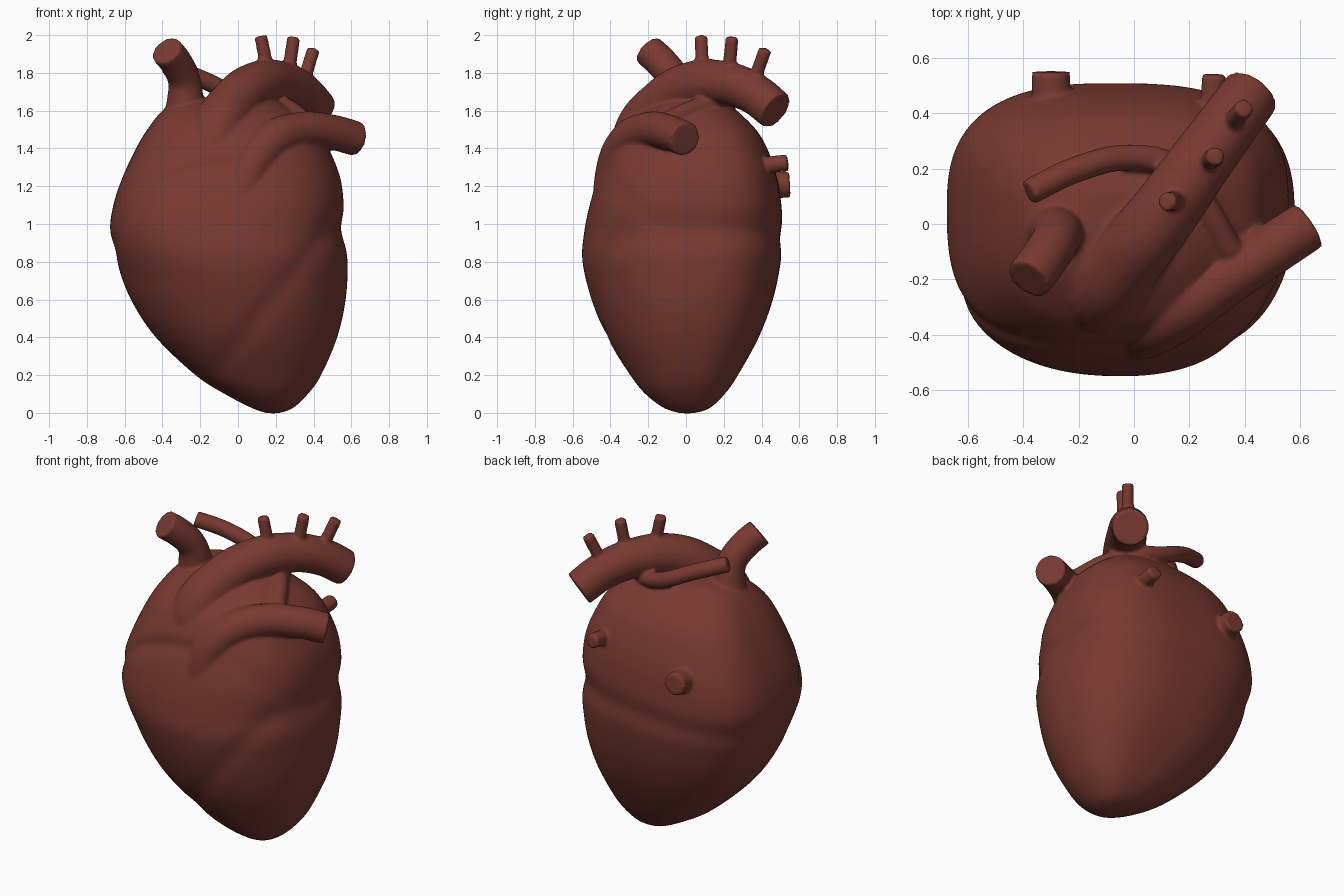
import bpy, bmesh, math
from mathutils import Vector

if "Cube" in bpy.data.objects:
    bpy.data.objects.remove(bpy.data.objects["Cube"])

mat = bpy.data.materials.new("heart_red")
mat.diffuse_color = (0.19, 0.042, 0.031, 1)
mat.use_nodes = True
mat.node_tree.nodes["Principled BSDF"].inputs["Base Color"].default_value = mat.diffuse_color
parts = []


def catmull(a, b, c, d, t):
    return [0.5 * (2 * q + (r - p) * t + (2 * p - 5 * q + 4 * r - s) * t * t
                   + (3 * q - p - 3 * r + s) * t ** 3) for p, q, r, s in zip(a, b, c, d)]


# Heart body: cross-sections as z, x min, x max, y min, y max
sections = [
    (-0.002, 0.155, 0.215, -0.03, 0.04), (0.025, 0.075, 0.29, -0.115, 0.125),
    (0.10, -0.07, 0.37, -0.215, 0.205), (0.20, -0.225, 0.44, -0.295, 0.275),
    (0.40, -0.435, 0.525, -0.42, 0.385), (0.60, -0.567, 0.57, -0.50, 0.46),
    (0.80, -0.643, 0.58, -0.548, 0.502), (0.95, -0.678, 0.56, -0.54, 0.512),
    (1.10, -0.66, 0.56, -0.51, 0.505), (1.25, -0.61, 0.54, -0.465, 0.48),
    (1.40, -0.54, 0.48, -0.41, 0.43), (1.50, -0.48, 0.42, -0.35, 0.37),
    (1.60, -0.40, 0.30, -0.23, 0.27), (1.65, -0.31, 0.21, -0.12, 0.20),
    (1.67, -0.18, 0.10, -0.02, 0.12)]


def spow(v, e):
    return math.copysign(abs(v) ** e, v)


def groove(x, y, z):
    # ring groove between atria and ventricles, rising at the front
    front = max(0, -y / 0.5)
    ring = z - (0.87 + 0.09 * (x + 0.65) + 0.5 * front ** 2.5)
    depth = 0.014 * math.exp(-(ring / 0.07) ** 2)
    if x > 0:
        depth *= max(0.3, 1 - front)
    # slanting groove between the ventricles
    if y < 0 and ring < 0:
        d = (z - 0.62 - 1.25 * (x - 0.2)) / 1.6
        depth += 0.012 * math.exp(-(d / 0.06) ** 2) * min(1, front * 1.5) * min(1, -ring / 0.15)
    return depth


bm = bmesh.new()
rings, N, STEPS = [], 80, 6
count = len(sections)
for i in range(count - 1):
    pts = [sections[min(max(i + k, 0), count - 1)] for k in (-1, 0, 1, 2)]
    for s in range(STEPS + (i == count - 2)):
        z, x0, x1, y0, y1 = catmull(*pts, s / STEPS)
        xc, yc = (x0 + x1) / 2, (y0 + y1) / 2 + 0.06 * (y1 - y0)
        upper = min(1, max(0, (z - 0.7) / 0.4))  # boxier toward the atria
        ring = []
        for k in range(N):
            a = 2 * math.pi * k / N
            c, sn = math.cos(a), math.sin(a)
            corner = 2.5 if sn > 0 else (2.25 if c < 0 else 2.1)
            e = 2 / (corner + (0.5 if c < 0 and sn < 0 else 0.3) * upper)
            x = xc + (x1 - x0) / 2 * spow(c, e)
            y = yc + (y1 - yc if sn > 0 else yc - y0) * spow(sn, e)
            out = Vector((x - xc, y - yc, 0))
            p = Vector((x, y, z)) - out.normalized() * groove(x, y, z)
            ring.append(bm.verts.new(p))
        rings.append(ring)
for a, b in zip(rings, rings[1:]):
    for k in range(N):
        bm.faces.new((a[k], a[(k + 1) % N], b[(k + 1) % N], b[k]))
bm.faces.new(rings[0][::-1])
bm.faces.new(rings[-1])
bmesh.ops.recalc_face_normals(bm, faces=bm.faces)
me = bpy.data.meshes.new("heart")
bm.to_mesh(me)
bm.free()
body = bpy.data.objects.new("heart", me)
bpy.context.collection.objects.link(body)


def vessel(name, pts):
    """Capped round tube through (x, y, z, radius) points."""
    cu = bpy.data.curves.new(name, 'CURVE')
    cu.dimensions = '3D'
    cu.bevel_depth = 1.0
    cu.bevel_resolution = 8
    cu.resolution_u = 10
    cu.use_fill_caps = True
    sp = cu.splines.new('BEZIER')
    sp.bezier_points.add(len(pts) - 1)
    for bp, (x, y, z, r) in zip(sp.bezier_points, pts):
        bp.co = (x, y, z)
        bp.radius = r
        bp.handle_left_type = bp.handle_right_type = 'AUTO'
    ob = bpy.data.objects.new(name, cu)
    bpy.context.collection.objects.link(ob)
    bpy.ops.object.select_all(action='DESELECT')
    ob.select_set(True)
    bpy.context.view_layer.objects.active = ob
    bpy.ops.object.convert(target='MESH')
    parts.append(bpy.context.view_layer.objects.active)


# Great vessels
vessel("aorta", [(-0.12, -0.23, 1.26, 0.17), (-0.115, -0.24, 1.46, 0.15),
                 (-0.02, -0.12, 1.64, 0.133), (0.10, 0.03, 1.735, 0.125),
                 (0.23, 0.21, 1.745, 0.116), (0.34, 0.36, 1.69, 0.11),
                 (0.425, 0.475, 1.60, 0.107)])
vessel("pulmonary_trunk", [(0.01, -0.37, 1.02, 0.12), (0.045, -0.375, 1.24, 0.11),
                           (0.165, -0.315, 1.425, 0.105), (0.33, -0.20, 1.495, 0.098),
                           (0.50, -0.09, 1.485, 0.094), (0.63, -0.005, 1.45, 0.092)])
vessel("pulmonary_branch", [(-0.38, 0.115, 1.835, 0.048), (-0.20, 0.20, 1.77, 0.048),
                            (0.0, 0.24, 1.68, 0.048), (0.15, 0.20, 1.64, 0.048),
                            (0.25, 0.07, 1.62, 0.048), (0.35, -0.10, 1.55, 0.048)])
vessel("upper_vena_cava", [(-0.29, -0.02, 1.45, 0.18), (-0.28, -0.03, 1.63, 0.10),
                           (-0.285, -0.06, 1.76, 0.086), (-0.325, -0.125, 1.85, 0.086),
                           (-0.38, -0.20, 1.92, 0.086)])

# Arch branches
for i, (base, tip) in enumerate([((0.17, 0.09, 1.75), (0.12, 0.08, 1.995)),
                                 ((0.26, 0.22, 1.75), (0.295, 0.245, 1.99)),
                                 ((0.33, 0.34, 1.70), (0.40, 0.42, 1.925))]):
    vessel(f"arch_branch_{i + 1}", [(*base, 0.036), (*tip, 0.035)])

# Back stubs
vessel("lower_vena_cava", [(-0.30, 0.35, 1.20, 0.07), (-0.30, 0.55, 1.21, 0.07)])
vessel("pulmonary_vein", [(0.28, 0.33, 1.30, 0.046), (0.29, 0.54, 1.325, 0.045)])

# Fuse everything into one organic skin with soft joints
bpy.ops.object.select_all(action='DESELECT')
for ob in parts + [body]:
    ob.select_set(True)
bpy.context.view_layer.objects.active = body
bpy.ops.object.join()
rm = body.modifiers.new("fuse", 'REMESH')
rm.mode = 'VOXEL'
rm.voxel_size = 0.01
sm = body.modifiers.new("soften", 'SMOOTH')
sm.factor = 0.5
sm.iterations = 7
bpy.ops.object.convert(target='MESH')
body = bpy.context.view_layer.objects.active
body.data.materials.clear()
body.data.materials.append(mat)
bpy.ops.object.shade_smooth_by_angle(angle=math.radians(60))
